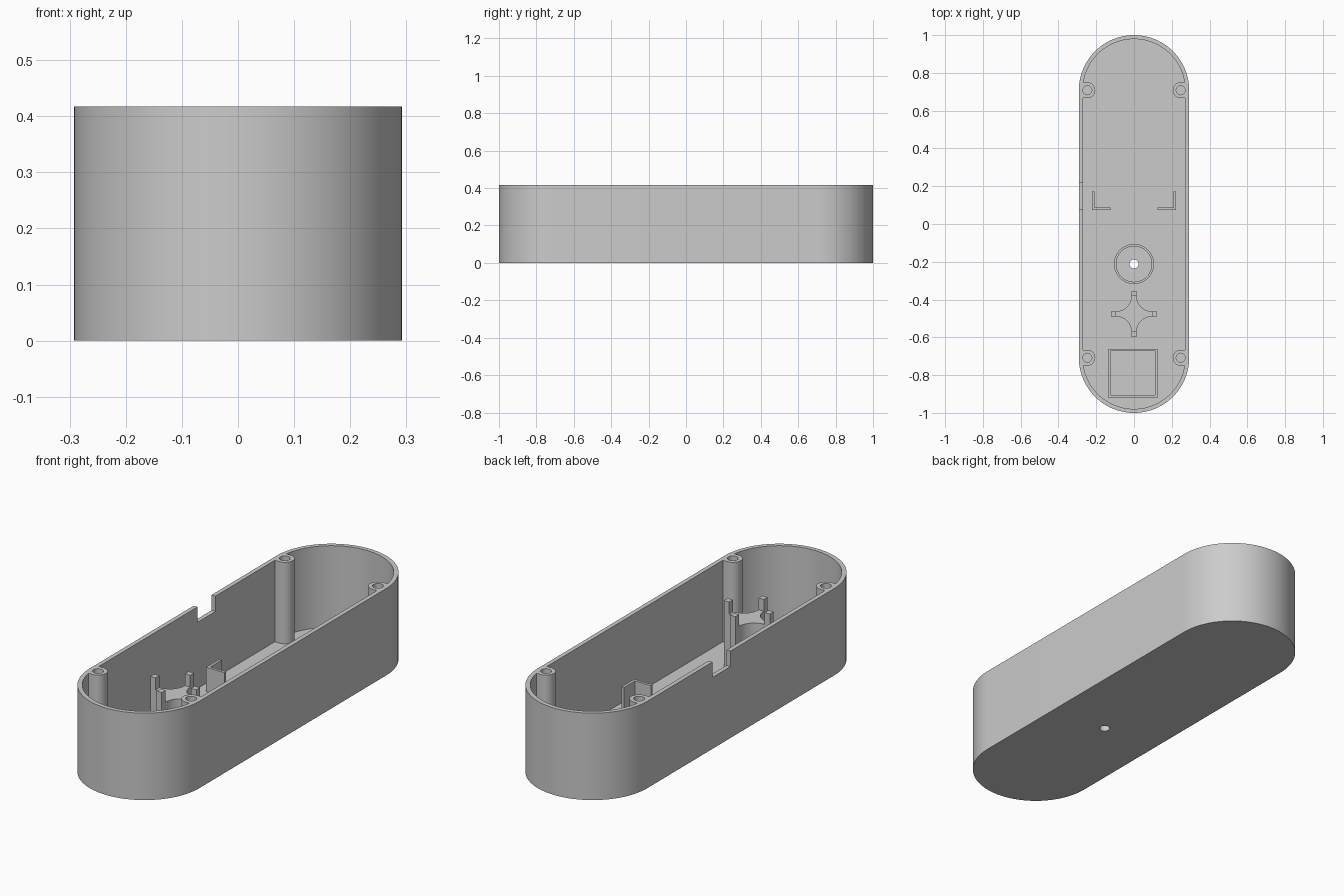
import bpy, bmesh
from math import cos, sin, pi, radians

HALF_W, END_Y, HEIGHT, WALL, FLOOR = 0.292, 0.708, 0.417, 0.021, 0.026
EMBED = FLOOR - 0.005          # interior parts sink slightly into the floor

if "Cube" in bpy.data.objects:
    bpy.data.objects.remove(bpy.data.objects["Cube"], do_unlink=True)

grey = bpy.data.materials.new("light_grey_plastic")
grey.use_nodes = True
grey.diffuse_color = (0.6, 0.6, 0.6, 1)
grey.node_tree.nodes["Principled BSDF"].inputs["Base Color"].default_value = (0.6, 0.6, 0.6, 1)


def arc(cx, cy, r, start, end, n):
    """Points along an arc, angles in degrees."""
    steps = [radians(start + (end - start) * i / n) for i in range(n + 1)]
    return [(cx + r * cos(a), cy + r * sin(a)) for a in steps]


def circle(cx, cy, r, n=40):
    return arc(cx, cy, r, 0, 360, n)[:-1]


def rect(x0, x1, y0, y1):
    return [(x0, y0), (x1, y0), (x1, y1), (x0, y1)]


def stadium(r):
    return arc(0, END_Y, r, 0, 180, 48) + arc(0, -END_Y, r, 180, 360, 48)


def prism(name, outline, z0, z1):
    """Extrude a closed plan outline between two heights."""
    bm = bmesh.new()
    face = bm.faces.new([bm.verts.new((x, y, z0)) for x, y in outline])
    top = bmesh.ops.extrude_face_region(bm, geom=[face])["geom"]
    verts = [v for v in top if isinstance(v, bmesh.types.BMVert)]
    bmesh.ops.translate(bm, verts=verts, vec=(0, 0, z1 - z0))
    bmesh.ops.recalc_face_normals(bm, faces=bm.faces[:])
    mesh = bpy.data.meshes.new(name)
    bm.to_mesh(mesh)
    bm.free()
    mesh.materials.append(grey)
    obj = bpy.data.objects.new(name, mesh)
    bpy.context.collection.objects.link(obj)
    return obj


def combine(obj, tool, operation):
    """Apply a boolean and discard the tool object."""
    mod = obj.modifiers.new("boolean", "BOOLEAN")
    mod.operation, mod.object, mod.solver = operation, tool, "EXACT"
    bpy.context.view_layer.update()
    graph = bpy.context.evaluated_depsgraph_get()
    mesh = bpy.data.meshes.new_from_object(obj.evaluated_get(graph))
    obj.modifiers.clear()
    obj.data = mesh
    bpy.data.objects.remove(tool, do_unlink=True)


# Hollow case
case = prism("case_shell", stadium(HALF_W), 0, HEIGHT)
combine(case, prism("cavity", stadium(HALF_W - WALL), FLOOR, HEIGHT + 0.1), "DIFFERENCE")

# Four screw posts joined to the side walls, with blind holes
POST_X, POST_R = 0.247, 0.042
for sx in (-1, 1):
    for sy in (-1, 1):
        turn = 90 if sx > 0 else -90
        outline = arc(sx * POST_X, sy * END_Y, POST_R, turn, turn + 180, 24)
        x = sx * 0.281
        outline += [(x, outline[-1][1]), (x, outline[0][1])]
        combine(case, prism("post", outline, EMBED, HEIGHT), "UNION")
for sx in (-1, 1):
    for sy in (-1, 1):
        hole = prism("screw_hole", circle(sx * POST_X, sy * END_Y, 0.024, 24), 0.1, HEIGHT + 0.1)
        combine(case, hole, "DIFFERENCE")

# Cable notch in the right wall, round hole through the floor
combine(case, prism("notch", rect(-0.35, -0.255, 0.08, 0.217), 0.343, 0.5), "DIFFERENCE")
combine(case, prism("floor_hole", circle(0, -0.212, 0.024), -0.1, 0.1), "DIFFERENCE")
parts = [case]

# Low ring around the floor hole
ring = prism("floor_ring", circle(0, -0.212, 0.106, 64), EMBED, 0.07)
combine(ring, prism("ring_bore", circle(0, -0.212, 0.094, 64), 0, 0.2), "DIFFERENCE")
parts.append(ring)

# Pair of L-shaped brackets
for sx, side in ((-1, "right"), (1, "left")):
    outline = [(0.222, 0.075), (0.222, 0.172), (0.209, 0.172),
               (0.209, 0.088), (0.124, 0.088), (0.124, 0.075)]
    parts.append(prism(side + "_bracket", [(sx * x, y) for x, y in outline], EMBED, 0.143))

# Four-armed stand with concave sides and a pin on each arm
STAR_Y, TIP, ARM, ROOT = -0.476, 0.122, 0.014, 0.094
outline = []
for k in range(4):
    c, s = round(cos(k * pi / 2)), round(sin(k * pi / 2))
    quarter = [(TIP, -ARM), (TIP, ARM)] + arc(ROOT, ROOT, ROOT - ARM, 270, 180, 14)
    outline += [(x * c - y * s, STAR_Y + x * s + y * c) for x, y in quarter]
stand = prism("four_arm_stand", outline, EMBED, 0.285)
parts.append(stand)
for k in range(4):
    c, s = round(cos(k * pi / 2)), round(sin(k * pi / 2))
    pin = [(x * c - y * s, STAR_Y + x * s + y * c) for x, y in rect(ROOT, TIP, -ARM, ARM)]
    parts.append(prism("stand_pin", pin, 0.28, 0.342))

# Square frame near the front end
frame = prism("square_frame", rect(-0.135, 0.124, -0.92, -0.661), EMBED, 0.07)
combine(frame, prism("frame_opening", rect(-0.124, 0.111, -0.906, -0.672), 0, 0.2), "DIFFERENCE")
parts.append(frame)

# Smooth the curved walls, keep hard edges
bpy.ops.object.select_all(action="DESELECT")
for obj in parts:
    obj.select_set(True)
bpy.context.view_layer.objects.active = case
bpy.ops.object.shade_smooth_by_angle(angle=radians(30))
